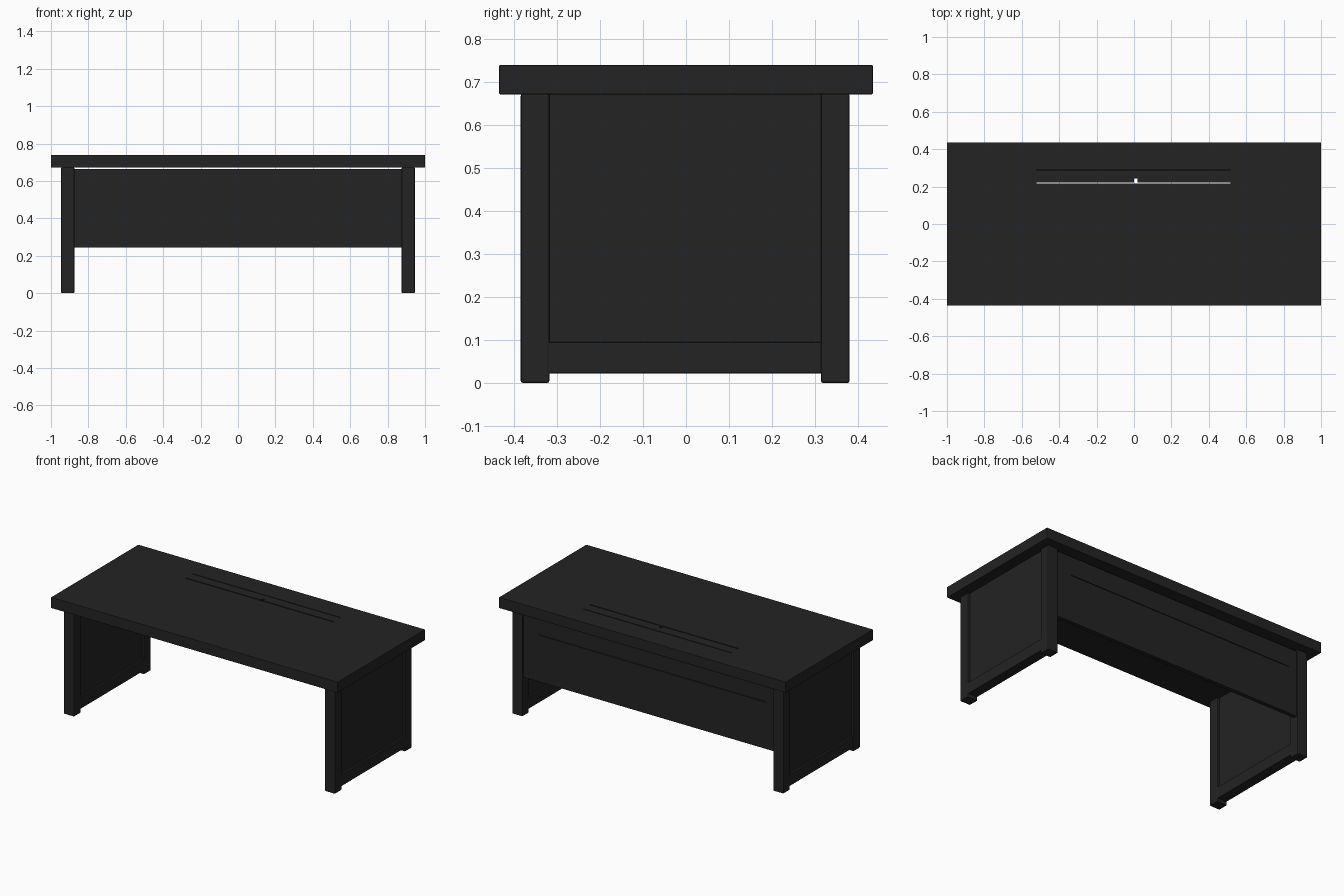
import bpy, bmesh
from mathutils import Matrix, Vector

if "Cube" in bpy.data.objects:
    bpy.data.objects.remove(bpy.data.objects["Cube"])

black = bpy.data.materials.new("charcoal black")
black.diffuse_color = (0.017, 0.017, 0.017, 1)
black.use_nodes = True
black.node_tree.nodes["Principled BSDF"].inputs["Base Color"].default_value = black.diffuse_color


def box(name, x, y, z, bevel=0.0):
    """Box from (min, max) ranges, with an optional small edge bevel."""
    bm = bmesh.new()
    size = Vector((x[1] - x[0], y[1] - y[0], z[1] - z[0]))
    mid = Vector((sum(x) / 2, sum(y) / 2, sum(z) / 2))
    bmesh.ops.create_cube(bm, size=1, matrix=Matrix.Translation(mid) @ Matrix.Diagonal(size).to_4x4())
    if bevel:
        bmesh.ops.bevel(bm, geom=bm.edges[:], offset=bevel, segments=2, affect='EDGES', profile=0.5)
    me = bpy.data.meshes.new(name)
    bm.to_mesh(me)
    bm.free()
    ob = bpy.data.objects.new(name, me)
    me.materials.append(black)
    bpy.context.collection.objects.link(ob)
    return ob


def cut(ob, cutter):
    """Subtract the cutter and remove it."""
    cutter.hide_render = True
    mod = ob.modifiers.new("cut", 'BOOLEAN')
    mod.operation = 'DIFFERENCE'
    mod.solver = 'EXACT'
    mod.object = cutter
    bpy.context.view_layer.objects.active = ob
    bpy.ops.object.modifier_apply(modifier=mod.name)
    bpy.data.objects.remove(cutter)


# Tabletop with the cable hatch: through slit, shallow rear seam, finger notch
top = box("tabletop", (-1, 1), (-0.435, 0.435), (0.672, 0.74), 0.002)
cut(top, box("slit_cutter", (-0.52, 0.515), (0.216, 0.223), (0.6, 0.8)))
cut(top, box("seam_cutter", (-0.52, 0.515), (0.286, 0.291), (0.73, 0.8)))
cut(top, box("notch_cutter", (0.0, 0.018), (0.220, 0.242), (0.6, 0.8)))

# Leg frames on both ends: posts, bottom rail and recessed panel
for s, side in ((-1, "left"), (1, "right")):
    def span(a, b):
        return tuple(sorted((s * a, s * b)))
    box(side + "_front_post", span(0.875, 0.946), (-0.385, -0.318), (0, 0.673), 0.005)
    box(side + "_back_post", span(0.875, 0.946), (0.314, 0.381), (0, 0.673), 0.005)
    box(side + "_bottom_rail", span(0.878, 0.943), (-0.322, 0.318), (0.022, 0.095), 0.003)
    box(side + "_side_panel", span(0.890, 0.931), (-0.325, 0.320), (0.08, 0.673))

# Modesty panel at the back, with a small gap under the top
panel = box("modesty_panel", (-0.88, 0.88), (0.345, 0.372), (0.245, 0.665), 0.002)
cut(panel, box("groove_cutter", (-0.82, 0.77), (0.367, 0.4), (0.540, 0.546)))
for x in (-0.435, -0.13, 0.16, 0.435):
    cut(panel, box("screw_hole_cutter", (x - 0.007, x + 0.007), (0.3, 0.353), (0.595, 0.609)))
